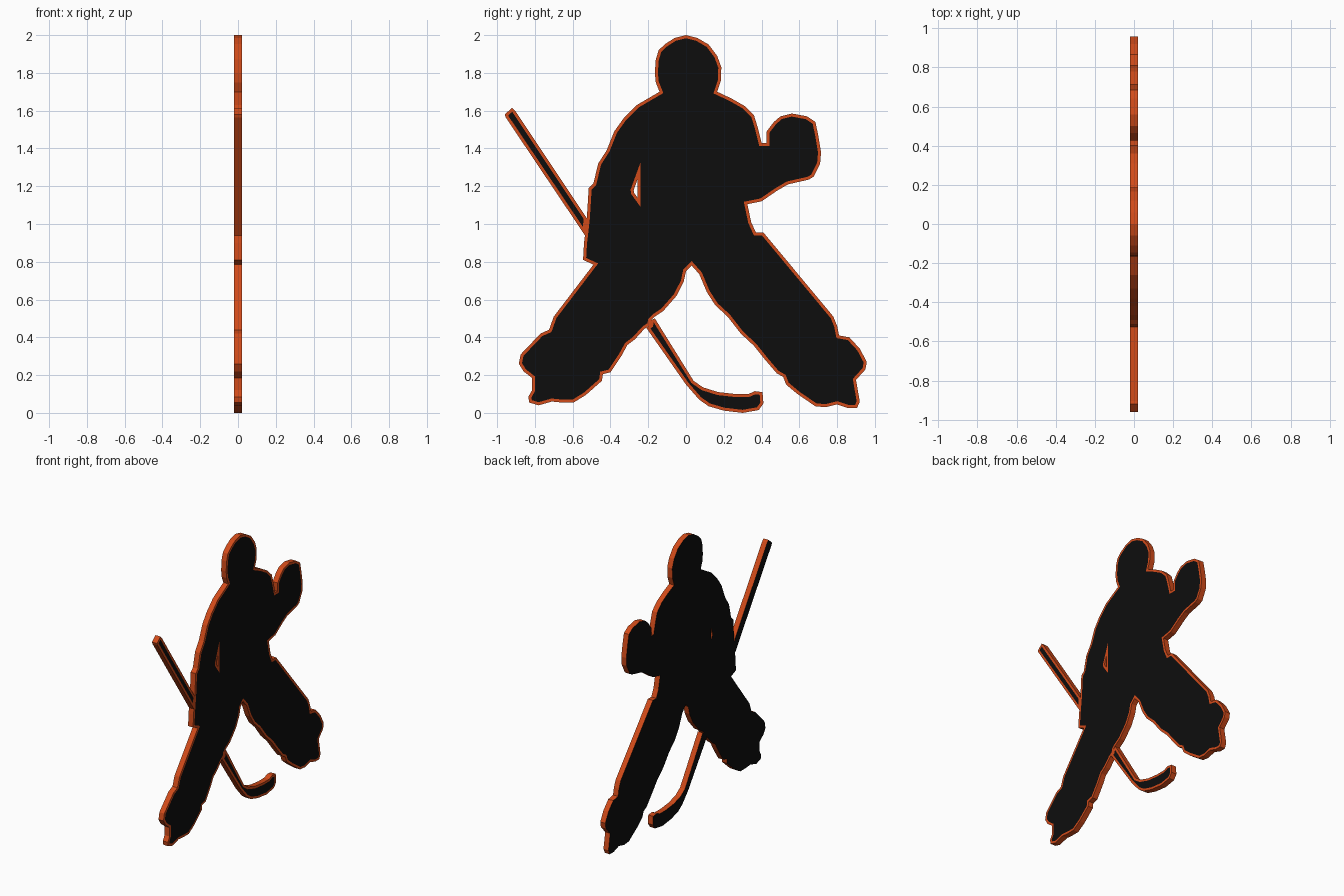
import bpy, bmesh

HALF = 0.02   # half thickness along x
RIM = 0.016   # width of the coloured border


def material(name, color):
    m = bpy.data.materials.new(name)
    m.diffuse_color = color
    return m


ORANGE = material("orange", (0.64, 0.07, 0.01, 1))
BLACK = material("black", (0.004, 0.004, 0.004, 1))


def plaque(name, *loops):
    """Extruded silhouette: first loop is the outline, others are holes."""
    bm = bmesh.new()
    caps = []
    rings = []
    for x in (-HALF, HALF):
        edges, side = [], []
        for loop in loops:
            vs = [bm.verts.new((x, y, z)) for y, z in loop]
            edges += [bm.edges.new((vs[i - 1], vs[i])) for i in range(len(vs))]
            side.append(vs)
        fill = bmesh.ops.triangle_fill(bm, edges=edges, use_beauty=True)
        caps.append([g for g in fill["geom"] if isinstance(g, bmesh.types.BMFace)])
        rings.append(side)
    for a, b in zip(*rings):
        for i in range(len(a)):
            bm.faces.new((a[i - 1], a[i], b[i], b[i - 1]))
    bmesh.ops.recalc_face_normals(bm, faces=bm.faces[:])
    # Black back, and a black front inside an orange border
    bmesh.ops.inset_region(bm, faces=caps[1], thickness=RIM, use_boundary=True,
                           use_even_offset=True)
    for f in caps[0] + caps[1]:
        f.material_index = 1
    me = bpy.data.meshes.new(name)
    bm.to_mesh(me)
    bm.free()
    me.materials.append(ORANGE)
    me.materials.append(BLACK)
    ob = bpy.data.objects.new(name, me)
    bpy.context.collection.objects.link(ob)
    return ob


# Outline sections of the figure as (y, z), clockwise from the neck
head = [(-.14, 1.70), (-.16, 1.75), (-.165, 1.80), (-.16, 1.87), (-.145, 1.92),
        (-.11, 1.953), (-.06, 1.985), (0, 2.0), (.06, 1.985), (.12, 1.95),
        (.165, 1.89), (.187, 1.83), (.185, 1.76), (.165, 1.70)]
catching_arm = [(.24, 1.665), (.31, 1.625), (.36, 1.575), (.38, 1.51), (.40, 1.43),
                (.427, 1.43), (.427, 1.49), (.465, 1.54), (.50, 1.57), (.56, 1.585),
                (.64, 1.57), (.685, 1.54), (.70, 1.47), (.715, 1.38), (.71, 1.32),
                (.675, 1.25), (.65, 1.235), (.54, 1.21), (.48, 1.175), (.40, 1.12),
                (.325, 1.105)]
right_leg = [(.345, 1.01), (.37, .955), (.41, .955), (.78, .51), (.80, .46),
             (.81, .41), (.865, .40), (.92, .34), (.957, .27), (.95, .23),
             (.90, .175), (.92, .06), (.905, .025), (.86, .025), (.80, .045),
             (.74, .03), (.685, .035), (.59, .10), (.53, .15), (.515, .19),
             (.48, .21), (.42, .28), (.36, .355), (.29, .42), (.22, .51),
             (.155, .57), (.11, .64), (.07, .735), (.03, .78)]
left_leg = [(0, .75), (-.012, .695), (-.05, .62), (-.12, .54), (-.165, .51),
            (-.185, .49), (-.19, .465), (-.22, .445), (-.27, .39), (-.31, .36),
            (-.34, .305), (-.40, .215), (-.44, .205), (-.445, .17), (-.53, .095),
            (-.595, .055), (-.66, .055), (-.71, .06), (-.78, .04), (-.83, .055),
            (-.835, .085), (-.815, .12), (-.815, .185), (-.86, .22), (-.885, .26),
            (-.875, .31), (-.77, .42), (-.725, .44), (-.70, .51), (-.49, .785)]
stick_arm = [(-.545, .81), (-.54, .90), (-.535, .94), (-.525, 1.03), (-.515, 1.19),
             (-.49, 1.215), (-.465, 1.32), (-.42, 1.39), (-.38, 1.49), (-.33, 1.56),
             (-.26, 1.63), (-.20, 1.665)]
# Gap between the stick arm and the torso
arm_gap = [(-.257, 1.235), (-.277, 1.18), (-.275, 1.165), (-.257, 1.14)]

plaque("player_body", head + catching_arm + right_leg + left_leg + stick_arm, arm_gap)

# Stick handle above the glove
plaque("stick_handle", [(-.96, 1.58), (-.92, 1.615), (-.905, 1.60),
                        (-.525, 1.03), (-.535, .94), (-.955, 1.565)])

# Lower shaft and curved blade
plaque("stick_blade", [(-.19, .465), (-.185, .49), (-.165, .50), (.04, .17), (.09, .135),
                       (.17, .11), (.26, .10), (.33, .10), (.365, .115), (.405, .11),
                       (.41, .05), (.385, .015), (.30, 0), (.20, .012), (.12, .035),
                       (.07, .07), (0, .15), (-.21, .45)])
